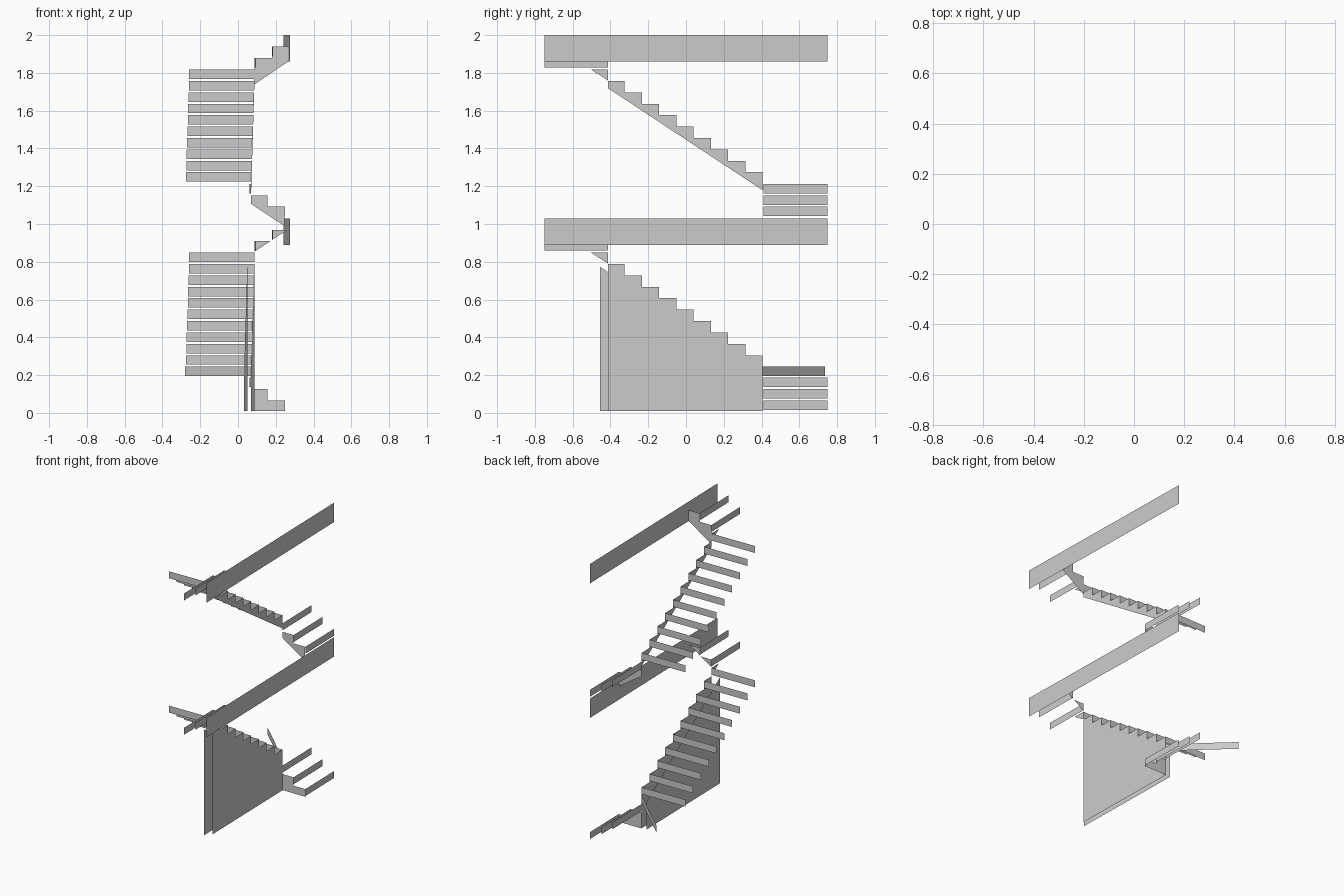
import bpy

if "Cube" in bpy.data.objects:
    bpy.data.objects.remove(bpy.data.objects["Cube"])

RISE, GO, SKEW = 0.0604, 0.0913, -0.02   # step height, step depth, slight plan skew


def sheets(name, polys):
    """One object made of flat upright sheets."""
    verts, faces = [], []
    for p in polys:
        faces.append(range(len(verts), len(verts) + len(p)))
        verts += p
    me = bpy.data.meshes.new(name)
    me.from_pydata(verts, [], [list(f) for f in faces])
    ob = bpy.data.objects.new(name, me)
    bpy.context.collection.objects.link(ob)
    return ob


def strip(a, b, z0, z1):
    return [(*a, z0), (*b, z0), (*b, z1), (*a, z1)]


def riser_x(x, y0, y1, top):
    """Riser facing sideways."""
    return strip((x, y0), (x + SKEW * (y1 - y0), y1), top - 0.05, top)


def side_x(y):
    """Plan line of the main stringer."""
    return 0.078 + SKEW * y


def on_side(profile, dx=0.0):
    return [(side_x(y) + dx, y, z) for y, z in profile]


def on_y(y, profile):
    return [(x, y, z) for x, z in profile]


Y0, Y1 = 0.405, -0.413
for level, base in (("lower", 0.005), ("upper", 1.031)):
    ground = level == "lower"
    # entry flight risers and their stringer
    sheets(level + "_entry_risers",
           [riser_x(x, 0.41, 0.748, base + RISE * (i + 1))
            for i, x in enumerate((0.25, 0.157, 0.068))])
    a, b = base + RISE, base + 2 * RISE
    tail = [(0.068, 0.01), (0.25, 0.01)] if ground else [(0.068, 1.107), (0.245, 0.99)]
    sheets(level + "_entry_stringer",
           [on_y(0.41, [(0.25, a), (0.157, a), (0.157, b), (0.068, b)] + tail)])
    # diagonal winder riser on the ground level only
    if ground:
        sheets("winder_riser", [strip((0.07, 0.405), (-0.28, 0.735), 0.195, 0.246)])
    # main flight
    first = 0.305 if ground else 1.274
    risers, saw = [], []
    for i in range(10):
        y, top = (Y0 - GO * i if i < 9 else Y1), first + RISE * i
        x = side_x(y)
        risers.append(strip((x, y), (x - 0.345, y - 0.006), top - 0.05, top))
        if i < 9:
            saw += [(y, top), (Y0 - GO * (i + 1) if i < 8 else Y1, top)]
    sheets(level + "_main_risers", risers)
    low, high = first - 0.095, first + 0.445
    end = [(Y1, 0.01), (Y0, 0.01)] if ground else [(Y1, high), (Y0, low)]
    t = first + 9 * RISE
    sheets(level + "_main_stringer",
           [on_side(saw + end),
            on_side([(Y1, t), (-0.503, t), (Y1, t - 0.058)])])
    # inner wall under the ground flight
    if ground:
        sheets("inner_wall", [on_side([(Y0, 0.01), (Y0, low), (-0.455, high + 0.023),
                                       (-0.455, 0.01)], -0.038)])
    # exit flight to the landing
    u, v = t + RISE, t + 2 * RISE
    sheets(level + "_exit_risers",
           [riser_x(0.088, Y1, -0.75, u), riser_x(0.179, Y1, -0.75, v)])
    if ground:
        teeth = [on_y(Y1, [(0.088, u - 0.055), (0.088, u), (0.170, u)]),
                 on_y(Y1, [(0.179, v - 0.055), (0.179, v), (0.262, v)])]
    else:
        teeth = [on_y(Y1, [(0.085, t - 0.08), (0.088, u), (0.179, u), (0.179, v),
                           (0.268, v), (0.268, 1.862)])]
    sheets(level + "_exit_stringer", teeth)
    # landing edge board
    z = 1.03 if ground else 2.0
    sheets(level + "_landing_edge", [strip((0.275, -0.75), (0.242, 0.75), z - 0.14, z)])
